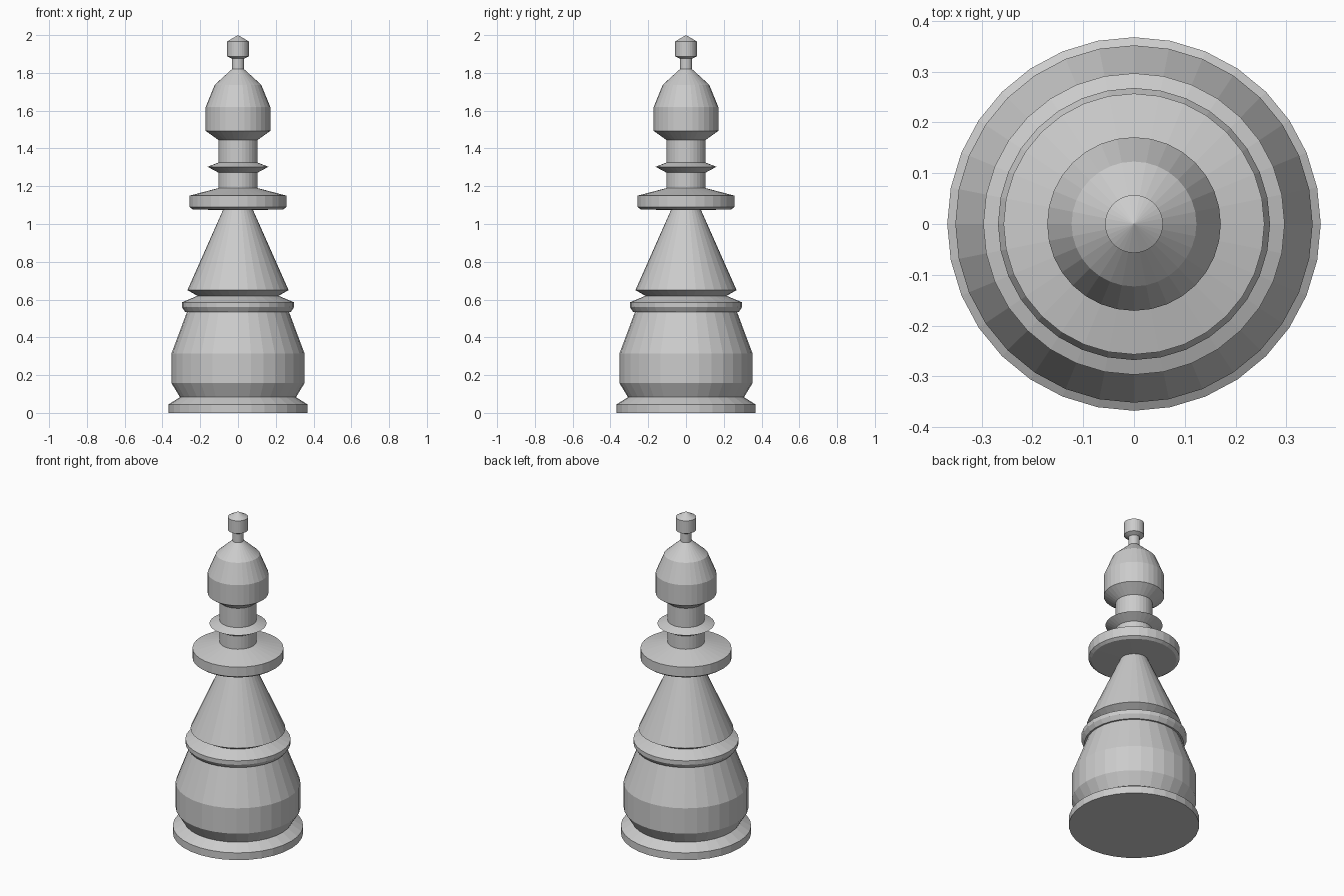
import bpy, bmesh, math

if "Cube" in bpy.data.objects:
    bpy.data.objects.remove(bpy.data.objects["Cube"])

SIDES = 32

def lathe(name, profile):
    """Revolve (radius, z) points around z; a radius of 0 makes a pole."""
    bm = bmesh.new()
    rings = []
    for r, z in profile:
        n = 1 if r == 0 else SIDES
        rings.append([bm.verts.new((r * math.cos(2 * math.pi * i / SIDES),
                                    r * math.sin(2 * math.pi * i / SIDES), z))
                      for i in range(n)])
    for a, b in zip(rings, rings[1:]):
        for i in range(SIDES):
            j = (i + 1) % SIDES
            quad = [a[i % len(a)], a[j % len(a)], b[j % len(b)], b[i % len(b)]]
            bm.faces.new(list(dict.fromkeys(quad)))
    mesh = bpy.data.meshes.new(name)
    bm.to_mesh(mesh)
    bm.free()
    obj = bpy.data.objects.new(name, mesh)
    bpy.context.collection.objects.link(obj)
    return obj

# Each part starts on the rim where the previous one ends
parts = {
    # Foot plate
    "foot": [(0, 0), (0.368, 0), (0.368, 0.045), (0.307, 0.083)],
    # Rounded lower body
    "lower_body": [(0.307, 0.083), (0.352, 0.157), (0.352, 0.315), (0.27, 0.535)],
    # Ring around the waist
    "waist_ring": [(0.27, 0.535), (0.28, 0.535), (0.297, 0.56), (0.297, 0.585),
                   (0.215, 0.62)],
    # Conical upper body
    "cone": [(0.215, 0.62), (0.268, 0.65), (0.08, 1.073)],
    # Wide collar
    "collar": [(0.08, 1.073), (0.24, 1.078), (0.257, 1.09), (0.257, 1.15), (0.104, 1.19)],
    # Neck with a thin sharp disc
    "neck": [(0.104, 1.19), (0.104, 1.272), (0.161, 1.303), (0.104, 1.325),
             (0.104, 1.445)],
    # Domed head
    "head": [(0.104, 1.445), (0.171, 1.493), (0.171, 1.62), (0.123, 1.737),
             (0.032, 1.82)],
    # Finial on its stem
    "finial": [(0.032, 1.82), (0.032, 1.875), (0.057, 1.888), (0.057, 1.967), (0, 2.0)],
}
for name, profile in parts.items():
    lathe(name, profile)
